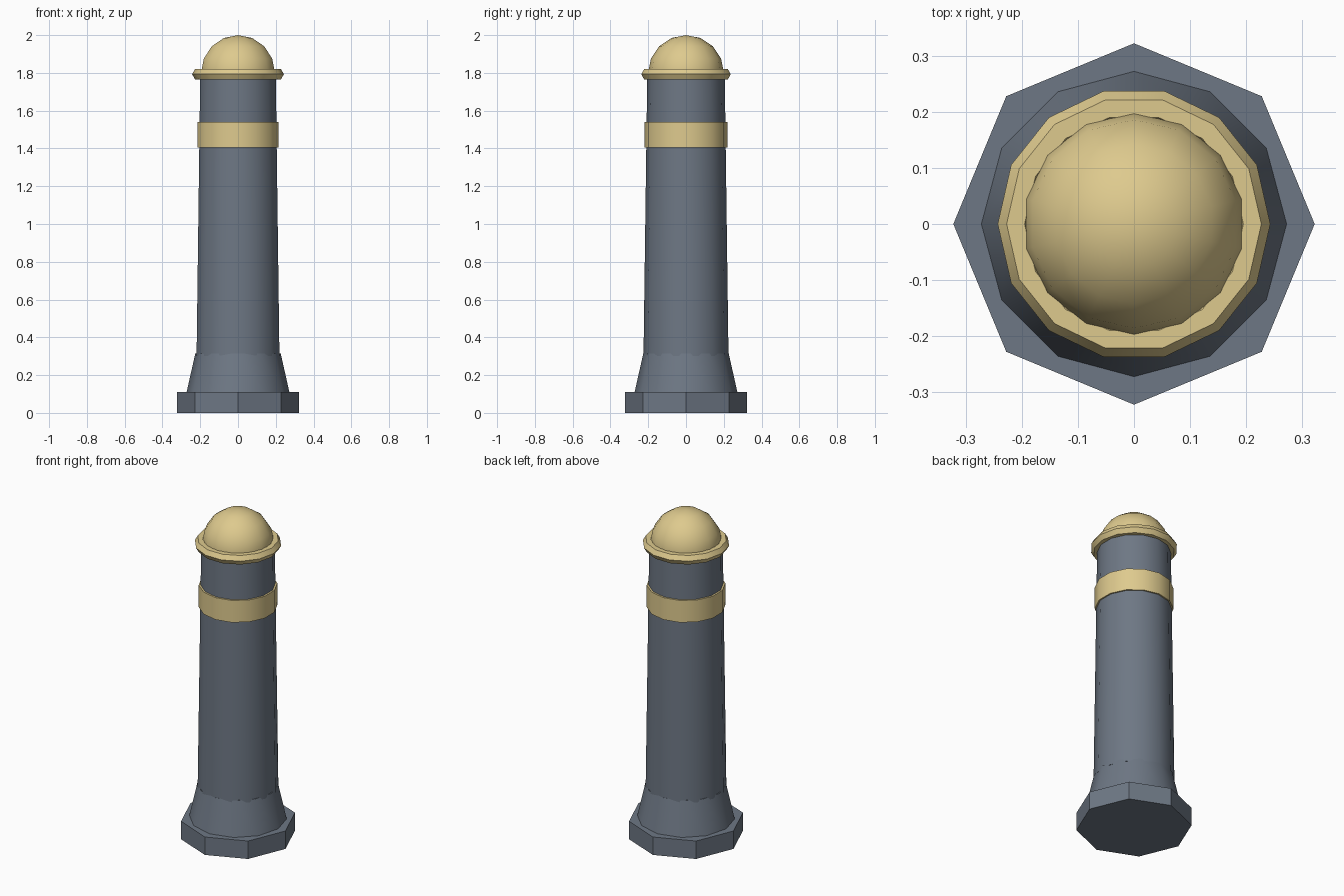
import bpy
from math import pi

default = bpy.data.objects.get("Cube")
if default:
    bpy.data.objects.remove(default, do_unlink=True)


def make_material(name, rgb):
    mat = bpy.data.materials.new(name)
    mat.use_nodes = True
    color = (*rgb, 1)
    mat.diffuse_color = color
    mat.node_tree.nodes["Principled BSDF"].inputs["Base Color"].default_value = color
    return mat


iron = make_material("slate grey iron", (0.155, 0.186, 0.232))
brass = make_material("pale gold", (0.73, 0.59, 0.27))


def finish(name, mat, smooth=True):
    ob = bpy.context.object
    ob.name = name
    ob.data.materials.append(mat)
    if smooth:
        bpy.ops.object.shade_smooth_by_angle(angle=pi / 4)
    return ob


def tapered(name, mat, sides, r_low, r_high, z_low, z_high, smooth=True):
    bpy.ops.mesh.primitive_cone_add(vertices=sides, radius1=r_low, radius2=r_high,
                                    depth=z_high - z_low,
                                    location=(0, 0, (z_low + z_high) / 2))
    return finish(name, mat, smooth)


# Octagonal foot, flared skirt and slim shaft
tapered("base_plinth", iron, 8, 0.322, 0.322, 0, 0.11, smooth=False)
tapered("flared_skirt", iron, 12, 0.272, 0.226, 0.11, 0.315)
tapered("shaft", iron, 14, 0.225, 0.205, 0.3, 1.8)

# Gold band around the upper shaft
tapered("upper_band", brass, 14, 0.219, 0.219, 1.405, 1.54)

# Collar ring below the dome
bpy.ops.mesh.primitive_torus_add(major_segments=14, minor_segments=6,
                                 major_radius=0.211, minor_radius=0.032,
                                 location=(0, 0, 1.793))
finish("collar_ring", brass)
bpy.ops.object.shade_smooth()

# Domed cap
bpy.ops.mesh.primitive_uv_sphere_add(segments=14, ring_count=8, radius=0.201,
                                     location=(0, 0, 1.799))
finish("dome_cap", brass)
